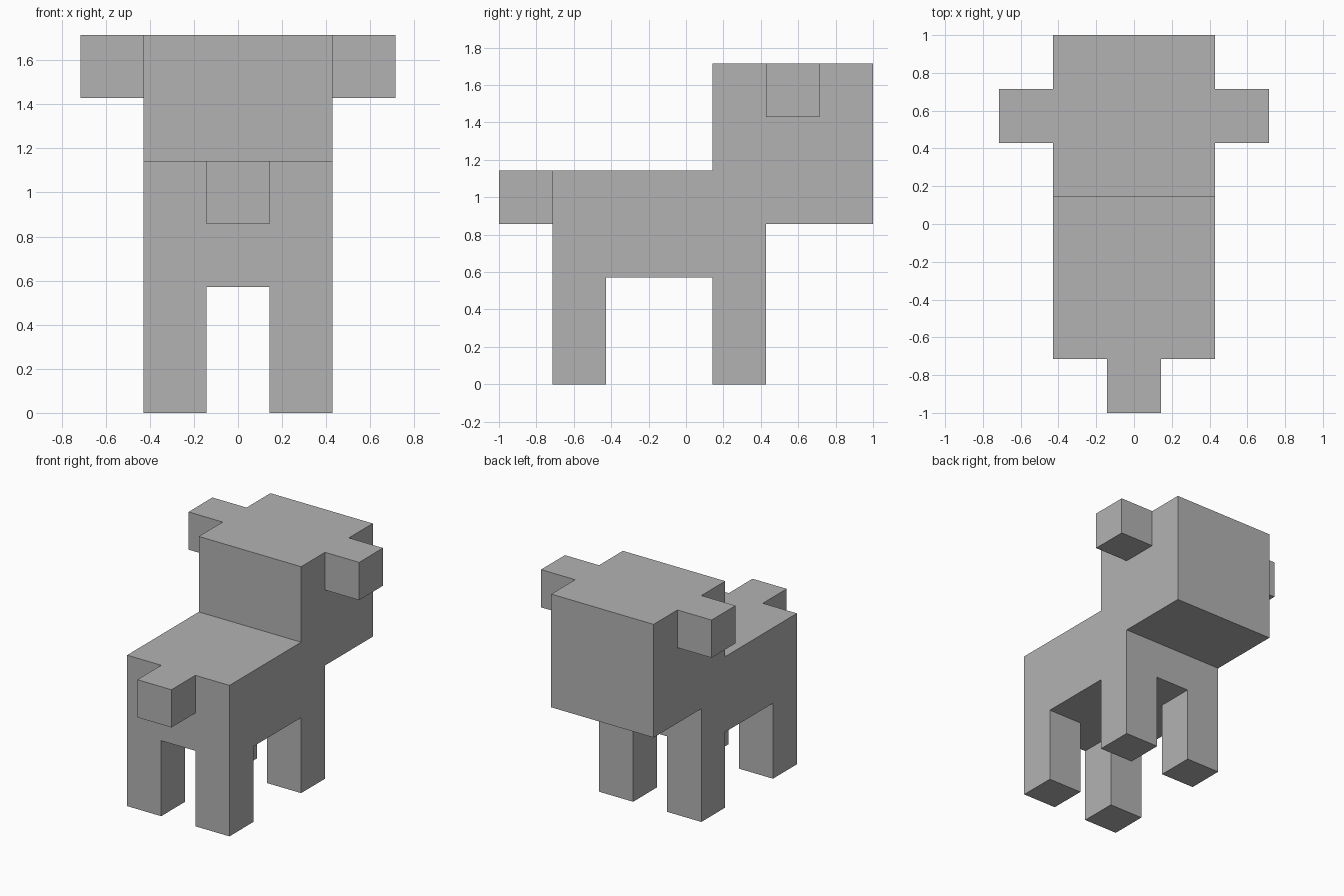
import bpy
import bmesh
from mathutils import Matrix, Vector

cube = bpy.data.objects.get("Cube")
if cube:
    bpy.data.objects.remove(cube, do_unlink=True)

U = 2 / 7  # block size: the model is seven blocks long

grey = bpy.data.materials.new("plain grey")
grey.use_nodes = True
grey.diffuse_color = (0.45, 0.45, 0.45, 1)
grey.node_tree.nodes["Principled BSDF"].inputs["Base Color"].default_value = grey.diffuse_color


def finish(name, bm):
    """Scale block units to final size and link the part."""
    bmesh.ops.scale(bm, vec=(U, U, U), verts=bm.verts)
    bmesh.ops.recalc_face_normals(bm, faces=bm.faces)
    mesh = bpy.data.meshes.new(name)
    bm.to_mesh(mesh)
    bm.free()
    mesh.materials.append(grey)
    obj = bpy.data.objects.new(name, mesh)
    bpy.context.scene.collection.objects.link(obj)
    return obj


def box(name, centre, size):
    bm = bmesh.new()
    matrix = Matrix.Translation(centre) @ Matrix.Diagonal((*size, 1))
    bmesh.ops.create_cube(bm, size=1, matrix=matrix)
    return finish(name, bm)


def extruded_profile(name, profile, half_width):
    """Extrude a (y, z) side outline across x."""
    bm = bmesh.new()
    face = bm.faces.new([bm.verts.new((-half_width, y, z)) for y, z in profile])
    side = bmesh.ops.extrude_face_region(bm, geom=[face])
    verts = [g for g in side["geom"] if isinstance(g, bmesh.types.BMVert)]
    bmesh.ops.translate(bm, vec=Vector((2 * half_width, 0, 0)), verts=verts)
    if not face.is_valid or len(bm.faces) < len(profile) + 2:
        bm.faces.new([v for v in bm.verts if v not in verts])
    return finish(name, bm)


# Trunk and raised head share one stepped side outline
extruded_profile("body_and_head", [
    (-2.5, 2), (1.5, 2), (1.5, 3), (3.5, 3),
    (3.5, 6), (0.5, 6), (0.5, 4), (-2.5, 4)], 1.5)

# Tail
box("tail", (0, -3, 3.5), (1, 1, 1))

# Ears and legs, mirrored across x
for side, label in ((1, "left"), (-1, "right")):
    box("ear_" + label, (2 * side, 2, 5.5), (1, 1, 1))
    for y, end in ((1, "head_end"), (-2, "tail_end")):
        box(f"{end}_leg_{label}", (side, y, 1), (1, 1, 2))
